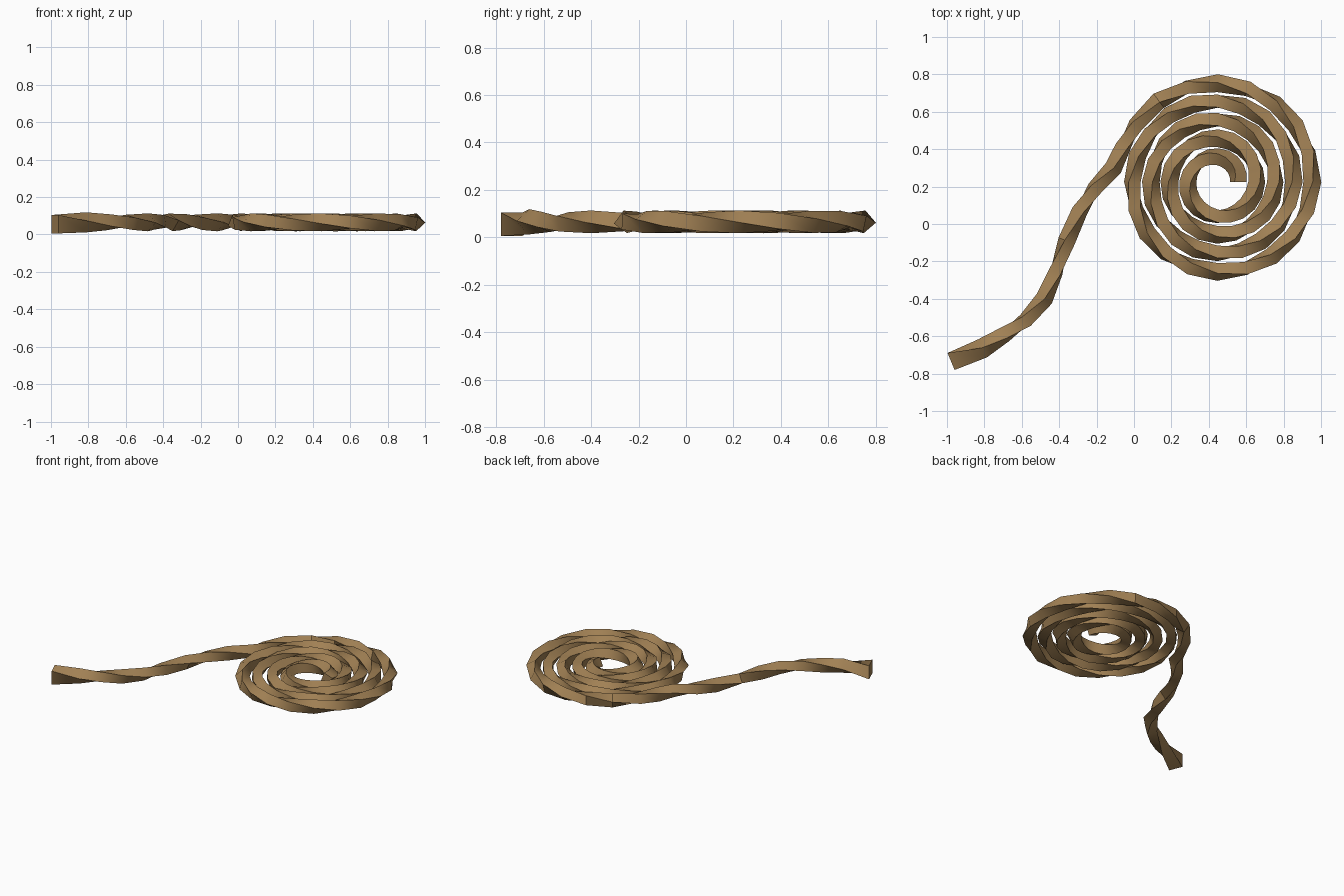
import bpy, bmesh, math
from mathutils import Vector

if "Cube" in bpy.data.objects:
    bpy.data.objects.remove(bpy.data.objects["Cube"])

# --- rope path: flat spiral from the middle outwards, then a loose tail ---
CX, CY, Z = 0.4475, 0.225, 0.065
R0, PITCH, TURNS, STEPS = 0.11, 0.099, 4.35, 20
path = []
for i in range(int(TURNS * STEPS) + 1):
    t = i / STEPS
    r = R0 + PITCH * t - 0.012 * max(0, t - 4.0)
    a = 2 * math.pi * t
    path.append(Vector((CX + r * math.cos(a), CY + r * math.sin(a), Z)))
tail = [(0.01, 0.53), (-0.06, 0.41), (-0.11, 0.30), (-0.21, 0.19), (-0.29, 0.07),
        (-0.36, -0.09), (-0.42, -0.26), (-0.48, -0.40), (-0.58, -0.515),
        (-0.69, -0.59), (-0.81, -0.665), (-0.978, -0.735)]
path += [Vector((x, y, Z)) for x, y in tail]
path[-1].z = 0.055

# --- distance along the rope, used for the twist ---
dist = [0.0]
for p, q in zip(path, path[1:]):
    dist.append(dist[-1] + (q - p).length)

# --- sweep a twisting square section along the path ---
RADIUS = 0.048
TWIST = math.radians(90) / 0.4
up = Vector((0, 0, 1))
bm = bmesh.new()
rings = []
n = len(path)
for i, p in enumerate(path):
    d = path[min(i + 1, n - 1)] - path[max(i - 1, 0)]
    d.z = 0
    d.normalize()
    side = up.cross(d)
    # frayed, wider rope end
    size = RADIUS * {n - 1: 1.45, n - 2: 1.12}.get(i, 1.0)
    turn = math.radians(45) + TWIST * (dist[i] - dist[-1])
    ring = []
    for k in range(4):
        a = turn + k * math.pi / 2
        ring.append(bm.verts.new(p + size * (math.cos(a) * side + math.sin(a) * up)))
    rings.append(ring)
for a, b in zip(rings, rings[1:]):
    for k in range(4):
        j = (k + 1) % 4
        bm.faces.new((a[k], a[j], b[j], b[k]))
bm.faces.new(rings[0])
bm.faces.new(rings[-1])
bmesh.ops.recalc_face_normals(bm, faces=bm.faces)

mesh = bpy.data.meshes.new("coiled_rope")
bm.to_mesh(mesh)
bm.free()
rope = bpy.data.objects.new("coiled_rope", mesh)
bpy.context.collection.objects.link(rope)

# --- tan fibre colour ---
mat = bpy.data.materials.new("rope_fibre")
mat.diffuse_color = (0.36, 0.22, 0.09, 1)
mat.use_nodes = True
mat.node_tree.nodes["Principled BSDF"].inputs["Base Color"].default_value = mat.diffuse_color
mesh.materials.append(mat)

# --- smooth along the strand, sharp across its corners ---
bpy.context.view_layer.objects.active = rope
rope.select_set(True)
bpy.ops.object.shade_smooth_by_angle(angle=math.radians(40))
